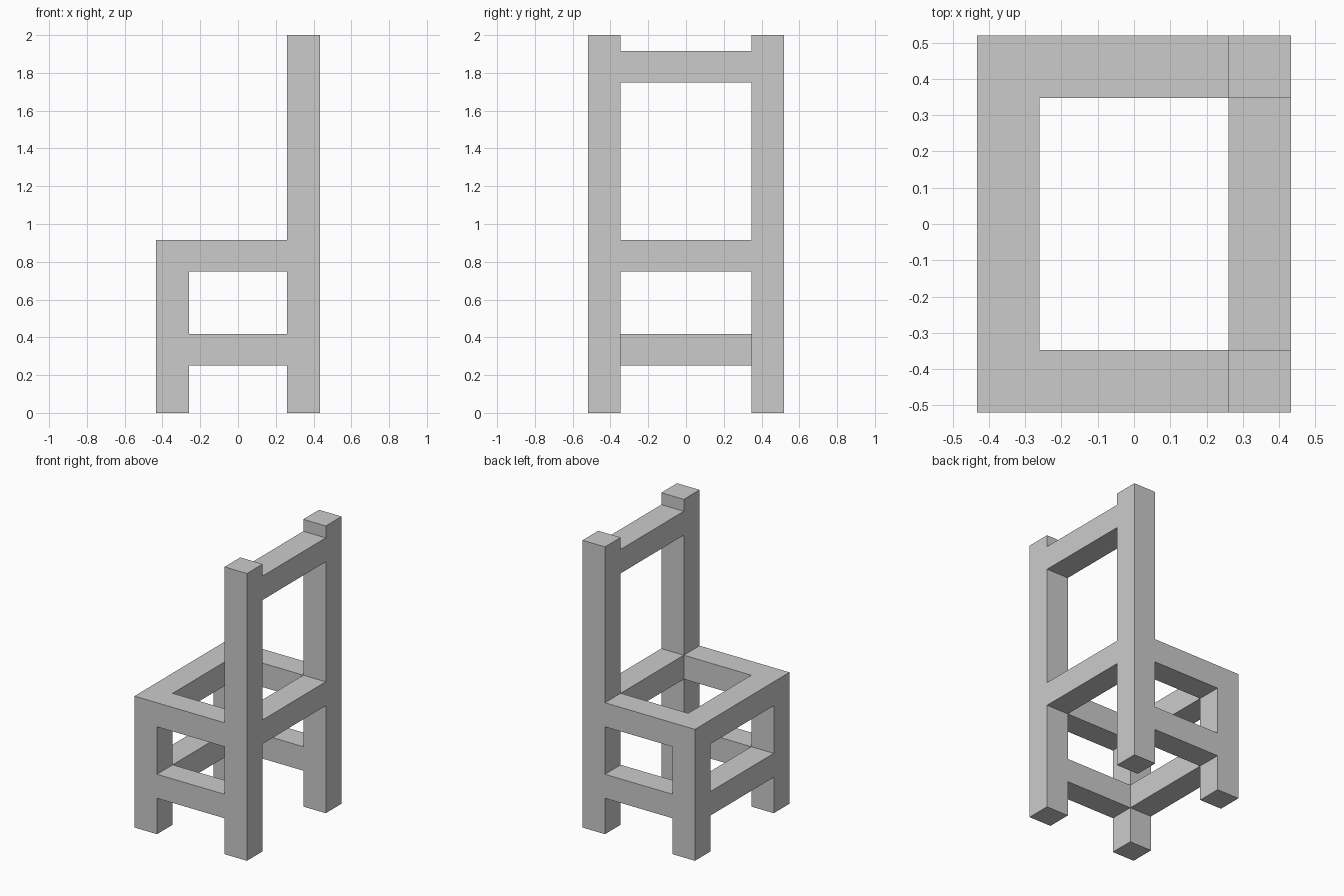
import bpy

if "Cube" in bpy.data.objects:
    bpy.data.objects.remove(bpy.data.objects["Cube"])

# Shared dimensions: outer and inner faces of the legs
XO, XI = 0.433, 0.26
YO, YI = 0.52, 0.347


def box(name, x, y, z):
    """Axis-aligned box from (min, max) ranges."""
    bpy.ops.mesh.primitive_cube_add(size=1)
    ob = bpy.context.object
    ob.name = name
    ranges = (x, y, z)
    ob.location = [(a + b) / 2 for a, b in ranges]
    ob.scale = [b - a for a, b in ranges]
    bpy.ops.object.transform_apply(location=True, rotation=False, scale=True)
    return ob


FRONT, BACK = (-XO, -XI), (XI, XO)
SPAN_X, SPAN_Y = (-XI, XI), (-YI, YI)
SEAT_Z, LOW_Z, TOP_Z = (0.748, 0.915), (0.25, 0.417), (1.75, 1.917)

# Legs, seat side rails and low side stretchers on both sides
for side, y in (("right", (-YO, -YI)), ("left", (YI, YO))):
    box(f"front_leg_{side}", FRONT, y, (0, SEAT_Z[1]))
    box(f"back_post_{side}", BACK, y, (0, 2))
    box(f"seat_rail_{side}", SPAN_X, y, SEAT_Z)
    box(f"side_stretcher_{side}", SPAN_X, y, LOW_Z)

# Cross rails; the low stretcher exists only between the front legs
box("seat_rail_front", FRONT, SPAN_Y, SEAT_Z)
box("seat_rail_back", BACK, SPAN_Y, SEAT_Z)
box("front_stretcher", FRONT, SPAN_Y, LOW_Z)
box("backrest_top_rail", BACK, SPAN_Y, TOP_Z)
